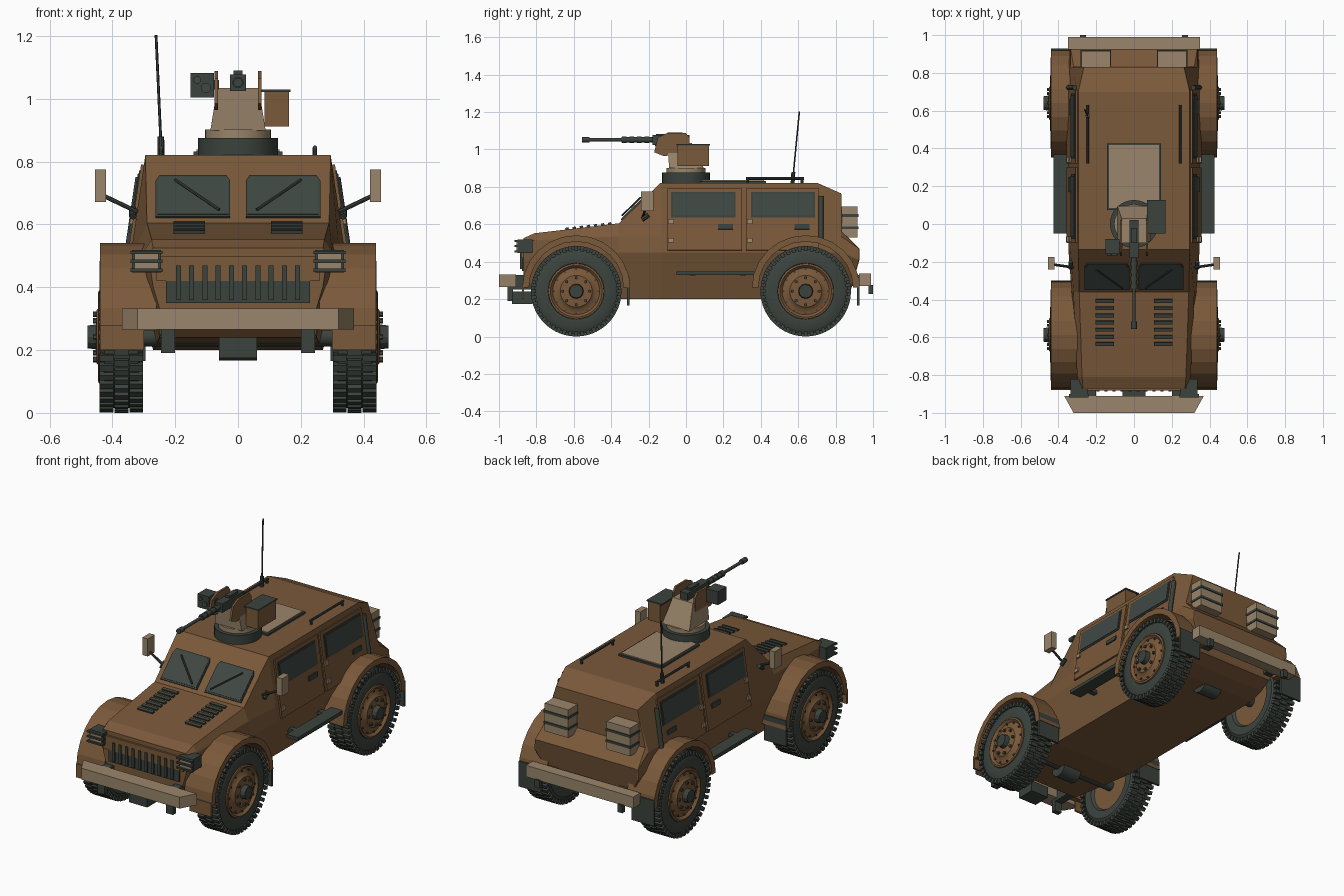
import bpy, bmesh, math
from mathutils import Vector, Matrix

if "Cube" in bpy.data.objects:
    bpy.data.objects.remove(bpy.data.objects["Cube"])

def material(name, rgb):
    m = bpy.data.materials.new(name)
    m.diffuse_color = (*rgb, 1)
    m.use_nodes = True
    m.node_tree.nodes["Principled BSDF"].inputs["Base Color"].default_value = m.diffuse_color
    return m

BROWN = material("desert brown", (0.195, 0.100, 0.042))
TAN = material("pale tan", (0.32, 0.235, 0.145))
DARK = material("dark green grey", (0.043, 0.055, 0.045))
GLASS = material("window glass", (0.050, 0.064, 0.056))
RUBBER = material("tyre rubber", (0.045, 0.056, 0.047))

# ---------- helpers: each adds geometry to a bmesh ----------
def box(bm, lo, hi, rot=None, taper=1.0):
    lo, hi = Vector(lo), Vector(hi)
    c, s = (lo + hi) / 2, hi - lo
    m = Matrix.Translation(c) @ (rot or Matrix()) @ Matrix.Diagonal((*s, 1))
    vs = bmesh.ops.create_cube(bm, size=1)['verts']
    for v in vs:
        if v.co.z > 0:
            v.co.x *= taper
            v.co.y *= taper
        v.co = m @ v.co

def rod(bm, p, q, r, n=12, r2=None):
    p, q = Vector(p), Vector(q)
    d = q - p
    m = Matrix.Translation((p + q) / 2) @ d.to_track_quat('Z', 'Y').to_matrix().to_4x4()
    bmesh.ops.create_cone(bm, cap_ends=True, segments=n, radius1=r,
                          radius2=r if r2 is None else r2, depth=d.length, matrix=m)

def plate(bm, pts, t):
    """Flat polygon thickened both ways by t along its normal."""
    pts = [Vector(p) for p in pts]
    n = (pts[1] - pts[0]).cross(pts[2] - pts[0]).normalized() * t
    a = [bm.verts.new(p + n) for p in pts]
    b = [bm.verts.new(p - n) for p in pts]
    bm.faces.new(a)
    bm.faces.new(b[::-1])
    for i in range(len(pts)):
        j = (i + 1) % len(pts)
        bm.faces.new((a[i], b[i], b[j], a[j]))

def loft(bm, rings, closed=False):
    vr = [[bm.verts.new(p) for p in r] for r in rings]
    k, n = len(vr), len(vr[0])
    for i in range(k if closed else k - 1):
        a, b = vr[i], vr[(i + 1) % k]
        for j in range(n):
            bm.faces.new((a[j], a[(j + 1) % n], b[(j + 1) % n], b[j]))
    if not closed:
        bm.faces.new(vr[0])
        bm.faces.new(vr[-1])

def lathe_x(bm, profile, cy, cz, n=48):
    """Closed (x, r) profile spun about a sideways axle."""
    loft(bm, [[(x, cy + r * math.cos(a), cz + r * math.sin(a)) for x, r in profile]
              for a in (2 * math.pi * i / n for i in range(n))], closed=True)

def make(name, mat, build, mirror=False, smooth=False):
    bm = bmesh.new()
    build(bm)
    if mirror:
        d = bmesh.ops.duplicate(bm, geom=bm.verts[:] + bm.edges[:] + bm.faces[:])
        for g in d['geom']:
            if isinstance(g, bmesh.types.BMVert):
                g.co.x *= -1
    bmesh.ops.recalc_face_normals(bm, faces=bm.faces[:])
    for f in bm.faces:
        f.smooth = smooth
    me = bpy.data.meshes.new(name)
    bm.to_mesh(me)
    bm.free()
    if smooth:
        me.set_sharp_from_angle(angle=math.radians(35))
    me.materials.append(mat)
    ob = bpy.data.objects.new(name, me)
    bpy.context.collection.objects.link(ob)

def boxes(*pairs):
    return lambda bm: [box(bm, lo, hi) for lo, hi in pairs]

def rods(*items):
    return lambda bm: [rod(bm, *i) for i in items]

# ---------- armoured hull: sections of belly, waist, shoulder, top ----------
def hull(bm):
    secs = [
        [(.24, -.87, .30), (.27, -.87, .40), (.285, -.87, .50), (.27, -.87, .525)],
        [(.25, -.81, .24), (.29, -.81, .42), (.30, -.81, .515), (.275, -.81, .552)],
        [(.27, -.36, .20), (.33, -.36, .45), (.32, -.36, .535), (.29, -.36, .605)],
        [(.27, -.13, .20), (.348, -.13, .45), (.337, -.13, .535), (.295, -.135, .822)],
        [(.27, .70, .20), (.348, .70, .45), (.337, .70, .535), (.295, .70, .822)],
        [(.26, .80, .22), (.345, .83, .45), (.337, .83, .535), (.265, .83, .765)],
        [(.25, .88, .25), (.34, .925, .41), (.335, .925, .47), (.32, .835, .56)],
        [(.25, .885, .26), (.33, .927, .41), (.33, .927, .465), (.32, .927, .47)]]
    loft(bm, [s + [(-x, y, z) for x, y, z in s[::-1]] for s in secs])
make("hull", BROWN, hull)

# ---------- doors and side windows on the sloping sides ----------
def side(y, z, out=0):
    return (.295 + .147 * (.822 - z) + out, y, z)

def side_plate(bm, y0, y1, z0, z1, t, out=0):
    plate(bm, [side(y0, z0, out), side(y1, z0, out), side(y1, z1, out), side(y0, z1, out)], t)

make("doors", BROWN, lambda bm: [side_plate(bm, a, b, .46, .79, .009) for a, b in ((-.10, .30), (.32, .71))], True)
make("window_frames", DARK, lambda bm: [side_plate(bm, a, b, .635, .77, .012) for a, b in ((-.08, .265), (.347, .69))], True)
make("side_windows", GLASS, lambda bm: [side_plate(bm, a, b, .645, .76, .015) for a, b in ((-.07, .255), (.357, .68))], True)
make("door_handles", DARK, lambda bm: [side_plate(bm, a, a + .08, .572, .598, .016) for a in (.17, .58)], True)
make("door_hinges", TAN, lambda bm: [side_plate(bm, a, a + .03, z, z + .025, .018)
                                    for a in (-.095, .325) for z in (.50, .60)], True)
make("snorkel_pipes", DARK, lambda bm: rod(bm, side(.722, .52, .008), side(.722, .75, .008), .013), True, True)

# ---------- windscreen, wipers ----------
def shield(x, z, out=0):
    return (x, -.135 - (.822 - z) * 1.037 - out * .7, z + out * .7)

def shield_plate(bm, m, t):
    plate(bm, [shield(.025 + m, .62 + m), shield(.262 - m, .62 + m), shield(.262 - m, .735 + m / 3),
               shield(.25 - m, .752 - m), shield(.037 + m, .752 - m), shield(.025 + m, .735 + m / 3)], t)
make("windscreen_frames", DARK, lambda bm: shield_plate(bm, 0, .007), True)
make("windscreens", GLASS, lambda bm: shield_plate(bm, .006, .010), True)
make("wipers", DARK, rods((shield(.06, .635, .018), shield(.20, .73, .018), .005, 6)), True)

# ---------- bonnet louvres ----------
def louvres(bm):
    for i in range(7):
        y = -.635 + i * .038
        z = .552 + (y + .81) * .118
        box(bm, (.105, y - .009, z - .008), (.205, y + .009, z + .010), Matrix.Rotation(.25, 4, 'X'))
make("bonnet_louvres", DARK, louvres, True)

# ---------- grille, headlights, bumpers, hooks ----------
make("grille_panel", DARK, boxes(((-.23, -.878, .35), (.23, -.86, .42))))
make("grille_slats", DARK, lambda bm: [box(bm, (x - .008, -.888, .36), (x + .008, -.865, .47))
                                      for x in (-.19 + i * .0422 for i in range(10))])
make("grille_hood", BROWN, boxes(((-.26, -.882, .42), (.26, -.85, .50))))
make("headlight_housings", DARK, boxes(((.245, -.90, .447), (.337, -.82, .518))), True)
make("headlight_lenses", TAN, boxes(((.253, -.907, .456), (.329, -.895, .510))), True)
make("headlight_guards", DARK, boxes(*[((.24, -.918, z), (.343, -.90, z + .010)) for z in (.449, .478, .506)]), True)

def front_bumper(bm):
    pts = [(-.37, -.91), (-.32, -1.0), (.32, -1.0), (.37, -.91)]
    loft(bm, [[(x, y, z) for x, y in pts] for z in (.265, .332)])
make("front_bumper", TAN, front_bumper)
make("bumper_brackets", DARK, boxes(((.20, -.93, .25), (.25, -.82, .33)), ((.20, .87, .27), (.25, .94, .33))), True)
make("rear_bumper", TAN, boxes(((-.35, .925, .27), (.35, .99, .337))))
make("tow_hooks", DARK, boxes(((.20, -.955, .19), (.245, -.925, .265)), ((.255, .975, .228), (.285, 1.0, .275))), True)
make("winch", DARK, boxes(((-.06, -.93, .175), (.06, -.82, .24))))

# ---------- rear stowage boxes with straps ----------
make("stowage_boxes", TAN, lambda bm: box(bm, (.125, .825, .53), (.278, .917, .695)), True)
make("stowage_straps", DARK, boxes(*[((.121, .83, z), (.282, .922, z + .014)) for z in (.575, .64)]), True)

# ---------- wheel arches, mud flaps, steps ----------
WHEELS = (-.587, .64)
AZ = .242

def arches(bm):
    for cy in WHEELS:
        rings = []
        for i in range(13):
            a = math.pi * i / 12
            c, s = math.cos(a), math.sin(a)
            rings.append([(x, cy + r * c, AZ + .02 + r * s * .97)
                          for x, r in ((.26, .253), (.44, .253), (.44, .288), (.26, .288))])
        loft(bm, rings)
    box(bm, (.30, -.878, .20), (.44, -.866, .28))
make("wheel_arches", BROWN, arches, True)
make("mud_flaps", DARK, boxes(((.295, -.315, .165), (.44, -.302, .315)), ((.295, .915, .165), (.44, .928, .315))), True)
make("side_steps", DARK, boxes(((.35, -.05, .328), (.425, .375, .348)), ((.29, .02, .325), (.36, .05, .345)),
                               ((.29, .29, .325), (.36, .32, .345))), True)

# ---------- wheels ----------
def tyres(bm):
    prof = [(.305, .15), (.302, .20), (.318, .226), (.425, .226), (.44, .20), (.437, .15), (.42, .138), (.32, .138)]
    for cy in WHEELS:
        lathe_x(bm, prof, cy, AZ, 48)

def treads(bm):
    for cy in WHEELS:
        for i in range(44):
            for x0, x1, off in ((.302, .345, 0), (.349, .393, .5), (.397, .441, 0)):
                n = len(bm.verts)
                box(bm, (x0, -.010, .215), (x1, .010, .2415))
                m = Matrix.Translation((0, cy, AZ)) @ Matrix.Rotation(2 * math.pi * (i + off) / 44, 4, 'X')
                bm.verts.ensure_lookup_table()
                for v in bm.verts[n:]:
                    v.co = m @ v.co

def rims(bm):
    for cy in WHEELS:
        lathe_x(bm, [(.32, .142), (.443, .148), (.446, .138), (.432, .125), (.436, .10), (.45, .085), (.452, .03), (.32, .03)], cy, AZ, 40)

def bolts(bm):
    for cy in WHEELS:
        for r, n, x, s in ((.072, 8, .461, .009), (.118, 12, .440, .006)):
            for i in range(n):
                a = 2 * math.pi * i / n
                y, z = cy + r * math.cos(a), AZ + r * math.sin(a)
                rod(bm, (x - .02, y, z), (x, y, z), s, 6)
make("tyres", RUBBER, tyres, True, True)
make("tyre_treads", RUBBER, treads, True)
make("wheel_rims", BROWN, rims, True, True)
make("wheel_bolts", DARK, bolts, True)
make("wheel_hubs", DARK, lambda bm: [rod(bm, (.42, cy, AZ), (.48, cy, AZ), .044, 12, .036) for cy in WHEELS], True)
make("axles", DARK, lambda bm: [(rod(bm, (-.36, cy, AZ), (.36, cy, AZ), .03), rod(bm, (-.06, cy, AZ - .02), (.06, cy, AZ - .02), .055))
                               for cy in WHEELS], False, True)

# ---------- mirrors ----------
make("mirrors", TAN, boxes(((.42, -.24, .672), (.455, -.175, .775))), True)
make("mirror_arms", DARK, rods(((.32, -.23, .64), (.425, -.215, .69), .007, 8), ((.335, -.235, .625), (.335, -.20, .65), .012, 8)), True)

# ---------- roof: hatch, rails, antenna ----------
make("hatch_frame", DARK, boxes(((-.142, .075, .818), (.142, .427, .832))))
make("hatch", TAN, boxes(((-.132, .085, .82), (.132, .417, .838))))
make("roof_rails", DARK, rods(((.245, .32, .845), (.245, .63, .845), .007, 8), ((.245, .33, .81), (.245, .33, .845), .007, 8),
                              ((.245, .62, .81), (.245, .62, .845), .007, 8)), True)
make("antenna", DARK, rods(((-.245, .57, .82), (-.246, .574, .88), .011, 10), ((-.246, .574, .87), (-.261, .606, 1.203), .0045, 6)))

# ---------- gun station ----------
make("turret_ring", DARK, rods(((0, 0, .815), (0, 0, .876), .127, 32)), False, True)
make("turret_collar", TAN, rods(((0, 0, .87), (0, 0, .902), .105, 32)), False, True)

def pedestal(bm):
    loft(bm, [[(-w, y0, z), (w, y0, z), (w, y1, z), (-w, y1, z)]
              for w, y0, y1, z in ((.088, -.09, .095, .90), (.066, -.10, .03, 1.035))])
make("turret_pedestal", TAN, pedestal)
make("gun_side_plates", BROWN, lambda bm: plate(bm, [(.069, y, z) for y, z in (
    (-.17, .985), (-.15, 1.065), (-.10, 1.088), (0, 1.088), (.02, 1.06), (.02, .975), (-.12, .965))], .006), True)
make("ammunition_box", BROWN, boxes(((.085, -.045, .912), (.163, .122, 1.022))))
make("ammunition_lid", DARK, boxes(((.07, -.05, 1.022), (.167, .127, 1.030))))
make("sight_box", DARK, boxes(((-.152, -.16, 1.005), (-.077, -.08, 1.083)), ((-.08, -.13, 1.03), (-.06, -.10, 1.06))))
make("sight_lenses", GLASS, rods(((-.13, -.166, 1.06), (-.13, -.15, 1.06), .012, 12), ((-.102, -.166, 1.035), (-.102, -.15, 1.035), .016, 12)))
make("gun_receiver", DARK, boxes(((-.025, -.18, 1.025), (.025, .02, 1.077)), ((-.015, -.10, 1.07), (.015, -.02, 1.09))))
make("gun_barrel", DARK, rods(((0, -.53, 1.052), (0, -.17, 1.052), .009), ((0, -.345, 1.052), (0, -.17, 1.052), .014),
     *[((0, y - .012, 1.052), (0, y + .012, 1.052), .018) for y in (-.33, -.29, -.25, -.21)],
     ((0, -.555, 1.052), (0, -.515, 1.052), .015)), False, True)
